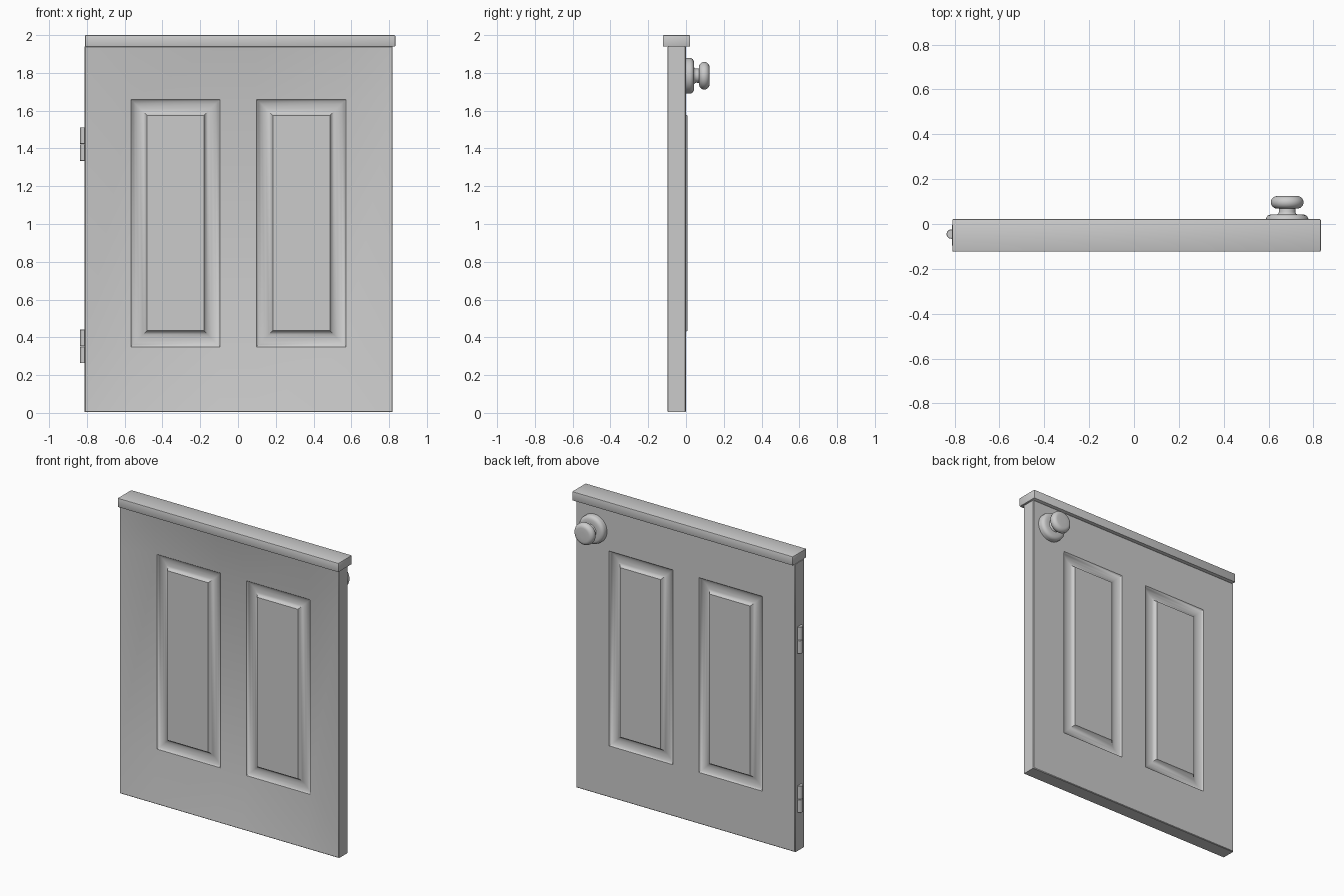
import bpy, bmesh, math
from mathutils import Matrix, Vector

if "Cube" in bpy.data.objects:
    bpy.data.objects.remove(bpy.data.objects["Cube"])


def make_object(name, bm):
    bmesh.ops.remove_doubles(bm, verts=bm.verts, dist=1e-5)
    bmesh.ops.recalc_face_normals(bm, faces=bm.faces)
    mesh = bpy.data.meshes.new(name)
    bm.to_mesh(mesh)
    bm.free()
    ob = bpy.data.objects.new(name, mesh)
    bpy.context.collection.objects.link(ob)
    bpy.ops.object.select_all(action='DESELECT')
    bpy.context.view_layer.objects.active = ob
    ob.select_set(True)
    bpy.ops.object.shade_smooth_by_angle(angle=math.radians(35))
    return ob


def box(name, lo, hi, bevel):
    lo, hi = Vector(lo), Vector(hi)
    bm = bmesh.new()
    bmesh.ops.create_cube(bm, size=1, matrix=Matrix.Translation((lo + hi) / 2)
                          @ Matrix.Diagonal((*(hi - lo), 1)))
    bmesh.ops.bevel(bm, geom=bm.edges[:], offset=bevel, segments=2,
                    profile=0.5, affect='EDGES')
    return make_object(name, bm)


def lathe(name, profile, matrix, steps=40):
    # profile of (radius, height), spun about local z
    bm = bmesh.new()
    verts = [bm.verts.new((r, 0, h)) for r, h in profile]
    edges = [bm.edges.new(p) for p in zip(verts, verts[1:])]
    bmesh.ops.spin(bm, geom=verts + edges, cent=(0, 0, 0), axis=(0, 0, 1),
                   angle=2 * math.pi, steps=steps)
    bm.transform(matrix)
    return make_object(name, bm)


# Door slab: flat back, front dished towards the panels, raised fields on both faces
B = 0.004
XS = [-0.812, -0.812 + B, -0.567, -0.095, 0.099, 0.572, 0.819 - B, 0.819]
ZS = [0.004, 0.004 + B, 0.35, 1.66, 1.94 - B, 1.94]
# moulding profile: (inset, depth below the face)
MOULD = [(0, 0), (0.01, 0.011), (0.025, 0.018), (0.045, 0.02),
         (0.065, 0.014), (0.078, 0.004), (0.085, -0.008)]


def door_side(bm, y_rim, y_panel, inward):
    def quad(pts):
        bm.faces.new([bm.verts.new(p) for p in pts])

    def grid_point(i, j):
        if i in (0, len(XS) - 1) or j in (0, len(ZS) - 1):
            y = y_rim + inward * B
        else:
            y = y_panel if 2 <= i <= 5 and 2 <= j <= 3 else y_rim
        return XS[i], y, ZS[j]

    for i in range(len(XS) - 1):
        for j in range(len(ZS) - 1):
            if i in (2, 4) and j == 2:
                rings = []
                for d, depth in MOULD:
                    y = y_panel + inward * depth
                    x0, x1, z0, z1 = XS[i] + d, XS[i + 1] - d, ZS[j] + d, ZS[j + 1] - d
                    rings.append([(x0, y, z0), (x1, y, z0), (x1, y, z1), (x0, y, z1)])
                for a, b in zip(rings, rings[1:]):
                    for k in range(4):
                        n = (k + 1) % 4
                        quad([a[k], a[n], b[n], b[k]])
                quad(rings[-1])
            else:
                quad([grid_point(i, j), grid_point(i + 1, j),
                      grid_point(i + 1, j + 1), grid_point(i, j + 1)])


bm = bmesh.new()
door_side(bm, -0.098, -0.052, 1)
door_side(bm, -0.001, -0.001, -1)
bmesh.ops.remove_doubles(bm, verts=bm.verts, dist=1e-5)
bmesh.ops.bridge_loops(bm, edges=[e for e in bm.edges if e.is_boundary])
make_object("door_slab", bm)

# Cap rail on top
box("top_rail", (-0.810, -0.123, 1.939), (0.833, 0.022, 2.0), 0.005)

# Knob set on the back
KNOB = Matrix.Translation((0.683, 0, 1.785)) @ Matrix.Rotation(-math.pi / 2, 4, 'X')
lathe("knob_rose", [(0, -0.01), (0.095, -0.01), (0.095, 0.02), (0.093, 0.028),
                    (0.087, 0.037), (0.075, 0.042), (0.06, 0.043), (0, 0.043)], KNOB)
lathe("knob_neck", [(0, 0.03), (0.048, 0.04), (0.04, 0.046), (0.037, 0.053),
                    (0.038, 0.08), (0, 0.08)], KNOB)
grip = [(0, 0.069), (0.046, 0.069)]
grip += [(0.046 + 0.027 * math.sin(a), 0.0967 - 0.0275 * math.cos(a))
         for a in (math.pi * k / 12 for k in range(1, 12))]
grip += [(0.046, 0.1243), (0.02, 0.125), (0, 0.125)]
lathe("knob_grip", grip, KNOB)

# Hinge knuckles on the left edge
for n, z in enumerate((0.263, 1.333)):
    for k in range(2):
        barrel = [(0, 0), (0.019, 0), (0.021, 0.002), (0.021, 0.087),
                  (0.019, 0.089), (0, 0.089)]
        lathe(f"hinge_knuckle_{n}_{k}", barrel,
              Matrix.Translation((-0.815, -0.045, z + k * 0.09)), 16)
